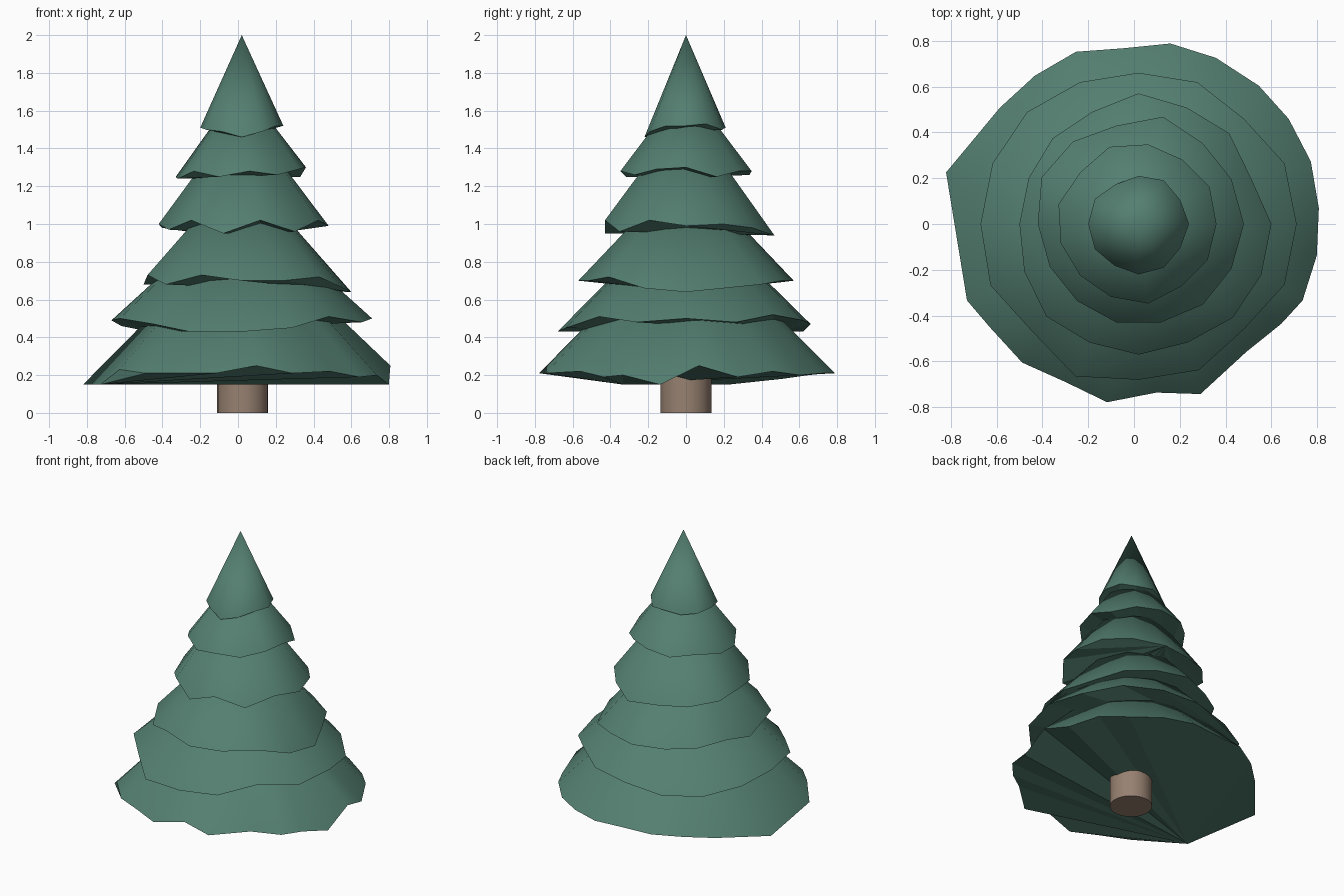
import bpy, bmesh, math

cube = bpy.data.objects.get("Cube")
if cube:
    bpy.data.objects.remove(cube, do_unlink=True)

CENTRE_X = 0.02


def material(name, rgb):
    mat = bpy.data.materials.new(name)
    mat.use_nodes = True
    mat.diffuse_color = (*rgb, 1)
    mat.node_tree.nodes["Principled BSDF"].inputs["Base Color"].default_value = (*rgb, 1)
    return mat


def finish(bm, name, mat):
    mesh = bpy.data.meshes.new(name)
    bmesh.ops.recalc_face_normals(bm, faces=bm.faces)
    bm.to_mesh(mesh)
    bm.free()
    mesh.materials.append(mat)
    obj = bpy.data.objects.new(name, mesh)
    bpy.context.collection.objects.link(obj)
    return obj


def even_angles(count):
    return [360 * i / count for i in range(count)]


def tier(name, apex_z, angles, radii, heights, fan_start, mat):
    """Smooth cone with a ragged rim and a faceted underside.
    Angles run anticlockwise from +x; radii and heights are in hundredths."""
    bm = bmesh.new()
    apex = bm.verts.new((CENTRE_X, 0, apex_z))
    rim = []
    for angle, r, z in zip(angles, radii, heights):
        a = math.radians(angle)
        rim.append(bm.verts.new((CENTRE_X + r / 100 * math.cos(a), r / 100 * math.sin(a), z / 100)))
    for a, b in zip(rim, rim[1:] + rim[:1]):
        bm.faces.new((apex, a, b)).smooth = True
    # underside fans out from one rim point
    fan = rim[fan_start:] + rim[:fan_start]
    for a, b in zip(fan[1:], fan[2:]):
        bm.faces.new((fan[0], b, a)).smooth = False
    finish(bm, name, mat)


green = material("pine green", (0.088, 0.212, 0.163))
brown = material("bark brown", (0.31, 0.22, 0.165))

# Foliage, from the ground up
tier("foliage_bottom", 1.0,
     [5, 20, 35, 49, 65, 80, 95, 110, 125, 140, 165, 204, 215, 230, 245, 260, 276, 290, 310, 325, 335, 350],
     [79, 80, 80, 80, 80, 80, 77, 80, 79, 79, 87, 82, 79, 79, 76, 79, 74, 79, 73, 76, 79, 79],
     [25, 19, 22, 20, 21, 21, 21, 21, 20, 18, 15, 15, 23, 21, 21, 21, 25, 21, 22, 19, 20, 15],
     11, green)
tier("foliage_second", 1.12, even_angles(16),
     [69, 69, 65, 67, 66, 67, 69, 69, 69, 70, 66, 72, 68, 69, 65, 69],
     [50, 48, 52, 49, 47, 43, 43, 46, 49, 50, 47, 43, 43, 45, 51, 48],
     6, green)
tier("foliage_third", 1.3, even_angles(16),
     [58, 53, 56, 55, 57, 53, 53, 52, 52, 54, 57, 56, 57, 56, 58, 58],
     [64, 66, 68, 70, 70, 69, 70, 72, 68, 73, 68, 73, 70, 70, 72, 66],
     0, green)
tier("foliage_fourth", 1.6, even_angles(14),
     [46, 45, 45, 48, 44, 46, 47, 44, 43, 43, 44, 44, 45, 45],
     [99, 100, 98, 94, 95, 96, 98, 100, 97, 102, 95, 102, 96, 102],
     3, green)
tier("foliage_fifth", 1.74, even_angles(13),
     [34, 35, 34, 35, 36, 34, 36, 35, 34, 34, 35, 33, 34],
     [130, 125, 128, 128, 126, 127, 125, 124, 128, 125, 128, 126, 129],
     7, green)
tier("foliage_top", 2.0, even_angles(12),
     [22, 21, 22, 21, 20, 22, 22, 22, 21, 22, 22, 21],
     [152, 153, 150, 151, 149, 150, 151, 150, 149, 146, 149, 152],
     9, green)

# Trunk
trunk_bm = bmesh.new()
bmesh.ops.create_cone(trunk_bm, cap_ends=True, segments=24, radius1=0.135, radius2=0.135, depth=0.22)
bmesh.ops.translate(trunk_bm, vec=(CENTRE_X + 0.005, 0, 0.11), verts=trunk_bm.verts)
trunk = finish(trunk_bm, "trunk", brown)
bpy.context.view_layer.objects.active = trunk
trunk.select_set(True)
bpy.ops.object.shade_smooth_by_angle(angle=math.radians(30))
